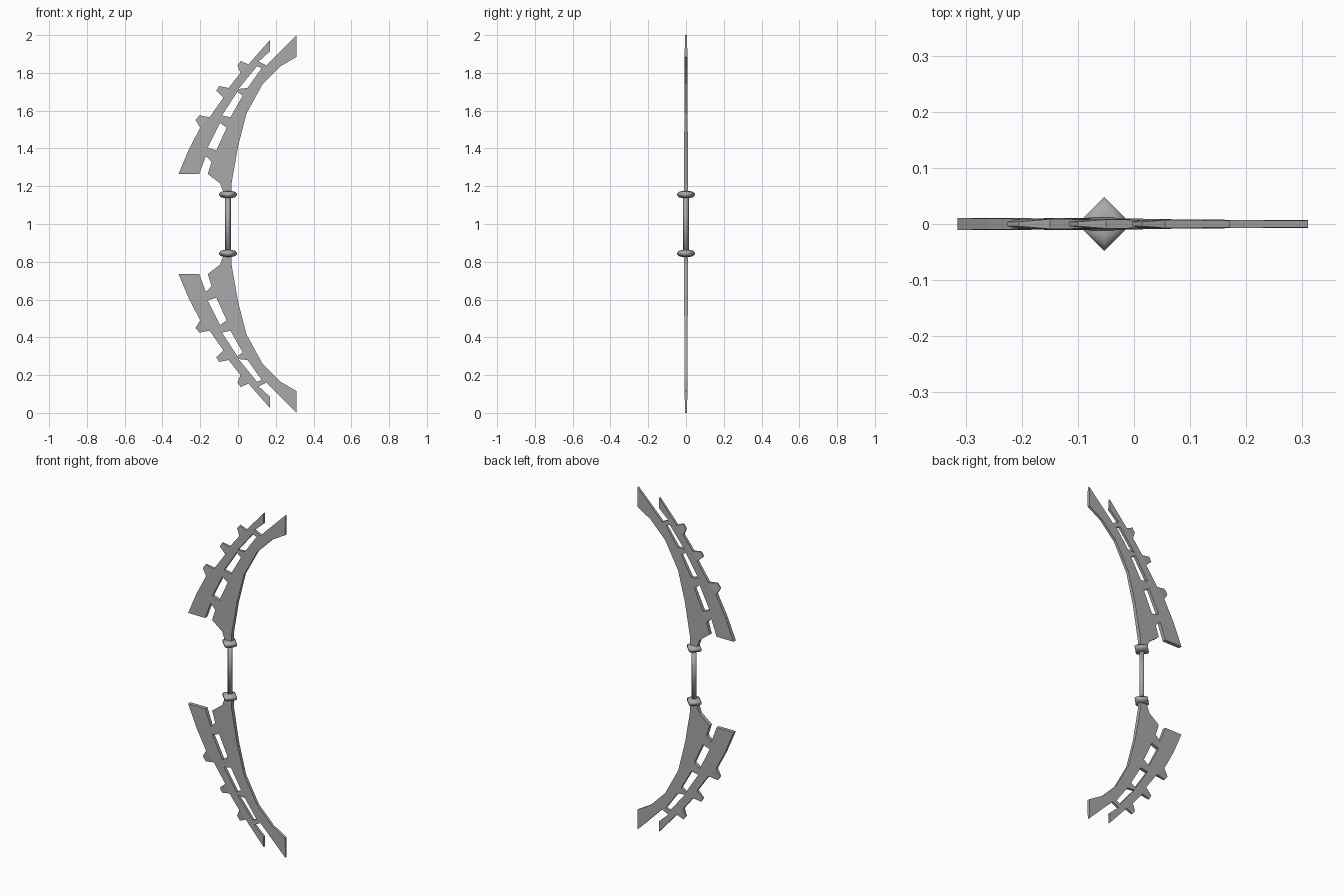
import bpy, bmesh, math
from mathutils import Vector

cube = bpy.data.objects.get("Cube")
if cube:
    bpy.data.objects.remove(cube)

grey = bpy.data.materials.new("grey_metal")
grey.use_nodes = True
COLOUR = (0.4, 0.4, 0.4, 1)
grey.diffuse_color = COLOUR
grey.node_tree.nodes["Principled BSDF"].inputs["Base Color"].default_value = COLOUR


def add_object(name, bm):
    bmesh.ops.recalc_face_normals(bm, faces=bm.faces)
    mesh = bpy.data.meshes.new(name)
    bm.to_mesh(mesh)
    bm.free()
    mesh.materials.append(grey)
    obj = bpy.data.objects.new(name, mesh)
    bpy.context.collection.objects.link(obj)
    return obj


# Inner limb edge facing the outer blade, from the foot to the tip
inner = [(-.16, 1.265), (-.14, 1.33), (-.115, 1.39), (-.06, 1.51),
         (-.04, 1.565), (.025, 1.68), (.05, 1.72), (.125, 1.825), (.15, 1.84)]
# Outer blade edge facing the limb
facing = [(-.205, 1.265), (-.17, 1.36), (-.16, 1.405), (-.095, 1.535),
          (-.085, 1.575), (-.003, 1.70), (.003, 1.715), (.10, 1.835), (.11, 1.86)]
back = [(.31, 2), (.31, 1.885), (.225, 1.835), (.13, 1.74), (.045, 1.585),
        (0, 1.41), (-.035, 1.21), (-.035, 1.15), (-.07, 1.15), (-.095, 1.215)]
# Teeth on the outer edge: root, two tips, root
teeth = [[(.055, 1.845), (.015, 1.863), (-.003, 1.84), (.013, 1.80)],
         [(-.05, 1.72), (-.10, 1.73), (-.115, 1.705), (-.077, 1.67)],
         [(-.15, 1.565), (-.205, 1.575), (-.225, 1.55), (-.20, 1.51)]]
roots = [p for t in teeth for p in (t[0], t[3])]
outer = [(.17, 1.915), (.17, 1.975)] + roots + [(-.26, 1.395), (-.315, 1.265)]


def build_limb(name, flip):
    """Make one flat limb with its blade, struts and teeth."""
    shapes = [inner + back, facing + outer] + teeth
    # The struts bridge alternate pairs of points
    for i in range(1, len(inner), 2):
        shapes.append([inner[i], inner[i + 1], facing[i + 1], facing[i]])
    tips = {p for t in teeth for p in t[1:3]}
    bm = bmesh.new()
    verts = {}
    for shape in shapes:
        for p in shape:
            if p not in verts:
                half = .004 if p in tips else .011 - .006 * (p[1] - 1.2)
                verts[p] = bm.verts.new((p[0], -half, p[1]))
        bm.faces.new([verts[p] for p in shape])
    bmesh.ops.recalc_face_normals(bm, faces=bm.faces)
    result = bmesh.ops.extrude_face_region(bm, geom=bm.faces[:], use_keep_orig=True)
    for g in result["geom"]:
        if isinstance(g, bmesh.types.BMVert):
            g.co.y = -g.co.y
    if flip:
        for v in bm.verts:
            v.co.z = 2 - v.co.z
    return add_object(name, bm)


def diamond_lathe(name, profile, z):
    """Four-sided turned part with points towards the axes."""
    bm = bmesh.new()
    rings = []
    for radius, height in profile:
        rings.append([bm.verts.new((-.053 + radius * math.cos(a * math.pi / 2),
                                    radius * math.sin(a * math.pi / 2), z + height))
                      for a in range(4)])
    for low, high in zip(rings, rings[1:]):
        for i in range(4):
            j = (i + 1) % 4
            bm.faces.new((low[i], low[j], high[j], high[i]))
    bm.faces.new(rings[0])
    bm.faces.new(rings[-1])
    for f in bm.faces:
        f.smooth = len(profile) > 2 or abs(f.normal.z) < .5
    obj = add_object(name, bm)
    bpy.context.view_layer.objects.active = obj
    obj.select_set(True)
    bpy.ops.object.shade_smooth_by_angle(angle=math.radians(91))
    obj.select_set(False)


build_limb("upper_limb", False)
build_limb("lower_limb", True)

# Grip and its two collars
diamond_lathe("grip", [(.016, -.155), (.016, .155)], 1)
collar = [(.018, -.018), (.034, -.016), (.048, -.005), (.048, .005), (.034, .016), (.018, .018)]
diamond_lathe("upper_collar", collar, 1.156)
diamond_lathe("lower_collar", collar, .844)
